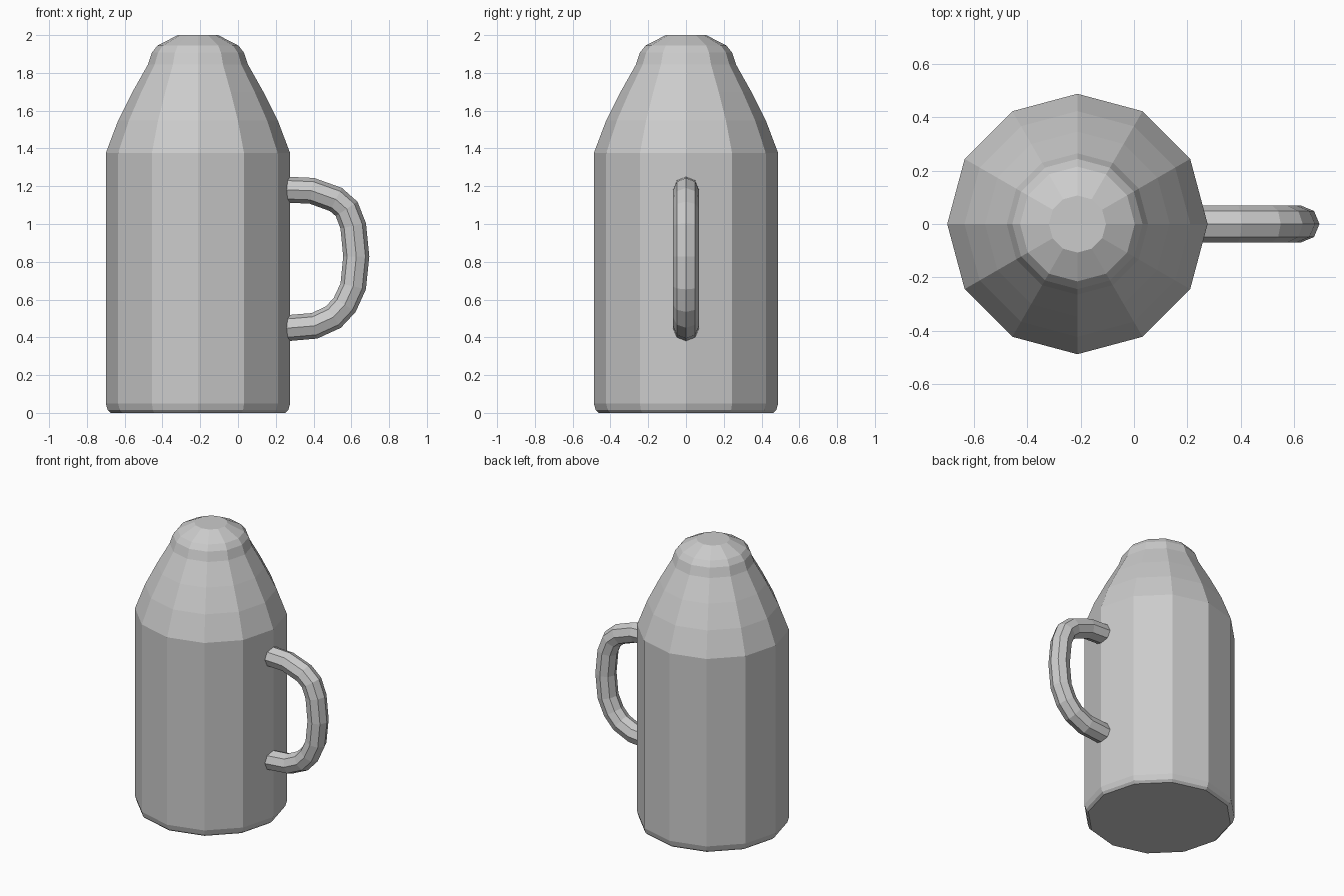
import bpy
import bmesh
from math import cos, sin, pi
from mathutils import Vector

cube = bpy.data.objects.get("Cube")
if cube:
    bpy.data.objects.remove(cube, do_unlink=True)

grey = bpy.data.materials.new("plain_grey")
grey.use_nodes = True
colour = (0.6, 0.6, 0.6, 1)
grey.diffuse_color = colour
grey.node_tree.nodes["Principled BSDF"].inputs["Base Color"].default_value = colour


def loft(name, rings):
    """Skin a list of equal-sized rings of points and cap both ends."""
    bm = bmesh.new()
    loops = [[bm.verts.new(p) for p in ring] for ring in rings]
    n = len(loops[0])
    for a, b in zip(loops, loops[1:]):
        for i in range(n):
            j = (i + 1) % n
            bm.faces.new((a[i], a[j], b[j], b[i]))
    bm.faces.new(loops[0][::-1])
    bm.faces.new(loops[-1])
    bmesh.ops.recalc_face_normals(bm, faces=bm.faces)
    mesh = bpy.data.meshes.new(name)
    bm.to_mesh(mesh)
    bm.free()
    mesh.materials.append(grey)
    obj = bpy.data.objects.new(name, mesh)
    bpy.context.collection.objects.link(obj)
    return obj


def ring(centre, u, v, radius, sides):
    return [centre + radius * (u * cos(2 * pi * i / sides) + v * sin(2 * pi * i / sides))
            for i in range(sides)]


X, Y = Vector((1, 0, 0)), Vector((0, 1, 0))

# Twelve-sided body with tapered shoulder and domed cap: (radius, height)
profile = [(0.462, 0), (0.478, 0.015), (0.488, 0.05), (0.488, 1.375),
           (0.423, 1.547), (0.346, 1.70), (0.265, 1.844), (0.244, 1.907),
           (0.215, 1.944), (0.107, 2.0)]
loft("flask_body", [ring(Vector((-0.212, 0, z)), X, Y, r, 12) for r, z in profile])

# Side handle swept along its centre line: (x, z)
path = [(0.24, 1.182), (0.39, 1.176), (0.518, 1.13), (0.575, 1.08), (0.61, 0.99),
        (0.626, 0.828), (0.61, 0.67), (0.565, 0.572), (0.505, 0.507),
        (0.405, 0.461), (0.24, 0.447)]
points = [Vector((x, 0, z)) for x, z in path]
rings = []
for i, p in enumerate(points):
    if i in (0, len(points) - 1):
        tangent = X
        side = Vector((0, 0, 1 if i == 0 else -1))
    else:
        tangent = (points[i + 1] - points[i - 1]).normalized()
        side = Y.cross(tangent) * -1
    rings.append(ring(p, Y, side, 0.069, 8))
loft("handle", rings)
